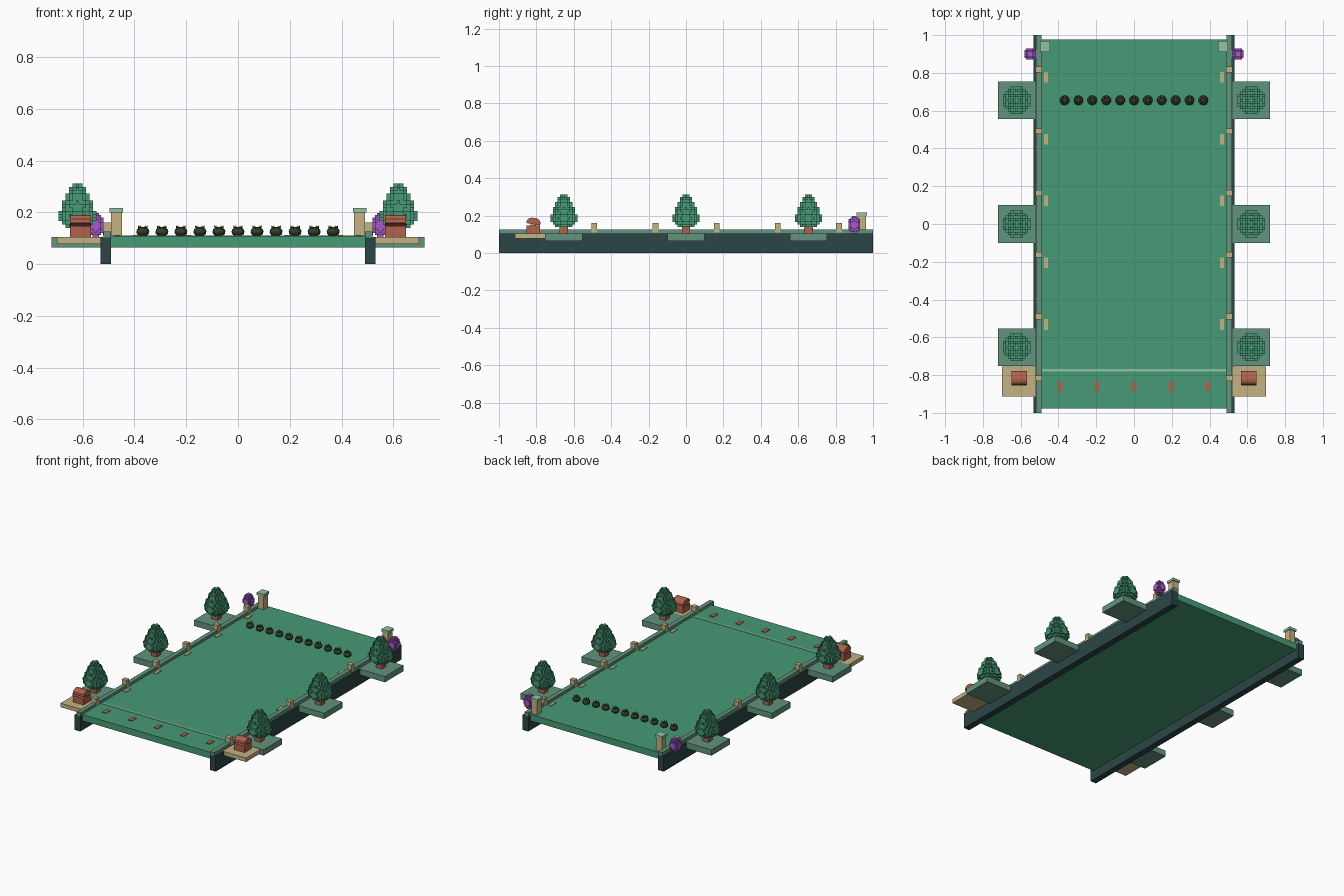
import bpy, bmesh, math
from mathutils import Matrix, Vector

if "Cube" in bpy.data.objects:
    bpy.data.objects.remove(bpy.data.objects["Cube"])


def material(name, rgb):
    m = bpy.data.materials.new(name)
    m.diffuse_color = (*rgb, 1)
    m.use_nodes = True
    m.node_tree.nodes["Principled BSDF"].inputs["Base Color"].default_value = m.diffuse_color
    return m


GREEN = material("green", (0.061, 0.328, 0.180))
SAGE = material("sage", (0.122, 0.296, 0.205))
DARK = material("dark teal", (0.024, 0.061, 0.061))
TAN = material("tan", (0.55, 0.445, 0.223))
BROWN = material("red brown", (0.434, 0.127, 0.07))
PURPLE = material("purple", (0.376, 0.102, 0.578))
OLIVE = material("dark olive", (0.038, 0.053, 0.021))
PALE = material("pale green", (0.283, 0.546, 0.376))


def finish(bm, name, mat):
    mesh = bpy.data.meshes.new(name)
    bmesh.ops.recalc_face_normals(bm, faces=bm.faces)
    bm.to_mesh(mesh)
    bm.free()
    mesh.materials.append(mat)
    ob = bpy.data.objects.new(name, mesh)
    bpy.context.collection.objects.link(ob)
    return ob


def box(name, mat, x, y, z):
    """Box from (min, max) pairs."""
    bm = bmesh.new()
    size = Matrix.Diagonal((x[1] - x[0], y[1] - y[0], z[1] - z[0], 1))
    mid = Vector((sum(x) / 2, sum(y) / 2, sum(z) / 2))
    bmesh.ops.create_cube(bm, size=1, matrix=Matrix.Translation(mid) @ size)
    return finish(bm, name, mat)


def block(name, mat, cx, cy, sx, sy, z0, z1):
    return box(name, mat, (cx - sx / 2, cx + sx / 2), (cy - sy / 2, cy + sy / 2), (z0, z1))


def voxels(name, mat, radii, cell, origin):
    """Stack of round cube layers; only outer faces are made."""
    cells = set()
    for k, r in enumerate(radii):
        n = int(r) + 1
        for i in range(-n, n + 1):
            for j in range(-n, n + 1):
                if i * i + j * j <= r * r:
                    cells.add((i, j, k))
    bm = bmesh.new()
    for c in cells:
        for axis in range(3):
            for s in (-1, 1):
                nb = list(c)
                nb[axis] += s
                if tuple(nb) in cells:
                    continue
                pts = []
                for a, b in ((-1, -1), (1, -1), (1, 1), (-1, 1)):
                    p = [0, 0, 0]
                    p[axis] = s
                    p[(axis + 1) % 3], p[(axis + 2) % 3] = a * s, b
                    pts.append(bm.verts.new(
                        Vector(origin) + Vector([(c[q] + p[q] / 2) * cell for q in range(3)])
                        + Vector((0, 0, cell / 2))))
                bm.faces.new(pts)
    bmesh.ops.remove_doubles(bm, verts=bm.verts, dist=cell * 0.05)
    return finish(bm, name, mat)


def bush(name, x, y, z):
    """Faceted clump with short spikes around the top."""
    bm = bmesh.new()
    bmesh.ops.create_icosphere(bm, subdivisions=2, radius=1, matrix=(
        Matrix.Translation((x, y, z + 0.017)) @ Matrix.Diagonal((0.026, 0.026, 0.019, 1))))
    for k in range(6):
        a = k * math.tau / 6
        rot = Matrix.Rotation(a, 4, 'Z') @ Matrix.Rotation(0.45, 4, 'Y')
        bmesh.ops.create_cone(bm, cap_ends=True, segments=4, radius1=0.009, radius2=0, depth=0.02,
                              matrix=Matrix.Translation((x + 0.014 * math.cos(a),
                                                         y + 0.014 * math.sin(a), z + 0.033)) @ rot)
    return finish(bm, name, OLIVE)


def chest_lid(name, cx, cy, z):
    """Domed lid, hinged open a little at the back."""
    profile = [(-0.037, 0), (0.037, 0), (0.037, 0.015), (0.027, 0.028),
               (0.012, 0.034), (-0.012, 0.034), (-0.027, 0.028), (-0.037, 0.015)]
    bm = bmesh.new()
    f = bm.faces.new([bm.verts.new((cx - 0.041, p, q)) for p, q in profile])
    out = bmesh.ops.extrude_face_region(bm, geom=[f])
    bmesh.ops.translate(bm, vec=(0.082, 0, 0),
                        verts=[v for v in out['geom'] if isinstance(v, bmesh.types.BMVert)])
    hinge = Matrix.Translation((0, cy + 0.037, z)) @ Matrix.Rotation(-0.16, 4, 'X')
    bmesh.ops.transform(bm, matrix=hinge @ Matrix.Translation((0, -0.037, 0)), verts=bm.verts)
    return finish(bm, name, BROWN)


# Central deck with its start line and markers
TOP = 0.108
box("deck", GREEN, (-0.49, 0.49), (-0.977, 0.977), (0.065, TOP))
box("start_line", PALE, (-0.488, 0.488), (-0.781, -0.768), (TOP - 0.003, TOP + 0.003))
for k in range(5):
    block("start_marker", BROWN, (k - 2) * 0.196, -0.86, 0.028, 0.05, TOP - 0.003, TOP + 0.004)

# Row of dark bushes
for k in range(11):
    bush("dark_bush", (k - 5) * 0.0735, 0.655, TOP)

tree_radii = [3.2, 4.3, 5.1, 5.4, 5.1, 4.3, 4.5, 4.1, 3.2, 3.2, 2.3, 2.0, 1.0]
bulb_radii = [3.7 * math.sqrt(max(0, 1 - ((k - 5) / 5.6) ** 2)) for k in range(11)]

for s in (-1, 1):
    # Side beam and curb
    block("side_beam", DARK, s * 0.511, 0, 0.042, 2, 0, 0.103)
    block("curb", SAGE, s * 0.505, 0, 0.03, 2, 0.103, 0.126)

    # Curb posts and floor plates beside them
    for k in range(6):
        y = -0.817 + k * 0.327
        block("curb_post", TAN, s * 0.505, y, 0.034, 0.03, 0.11, 0.16)
        if k:
            block("floor_plate", TAN, s * 0.466, y - 0.042, 0.022, 0.056, TOP - 0.003, TOP + 0.004)

    # Back gate pillars
    block("pillar", TAN, s * 0.47, 0.94, 0.042, 0.045, TOP, 0.2)
    block("pillar_cap", PALE, s * 0.47, 0.94, 0.053, 0.058, 0.2, 0.217)

    # Tree ledges
    for y in (-0.653, 0, 0.655):
        block("tree_ledge", SAGE, s * 0.621, y, 0.198, 0.2, 0.065, 0.105)
        block("tree_trunk", BROWN, s * 0.62, y, 0.045, 0.045, 0.105, 0.15)
        voxels("tree_foliage", GREEN, tree_radii, 0.0132, (s * 0.62, y, 0.14))

    # Chest ledge and open chest
    block("chest_ledge", TAN, s * 0.611, -0.834, 0.178, 0.158, 0.077, 0.104)
    block("chest_body", BROWN, s * 0.608, -0.817, 0.08, 0.074, 0.104, 0.148)
    chest_lid("chest_lid", s * 0.608, -0.817, 0.148)

    # Purple bulb by the back corner
    voxels("purple_bulb", PURPLE, bulb_radii, 0.0086, (s * 0.55, 0.9, 0.103))
